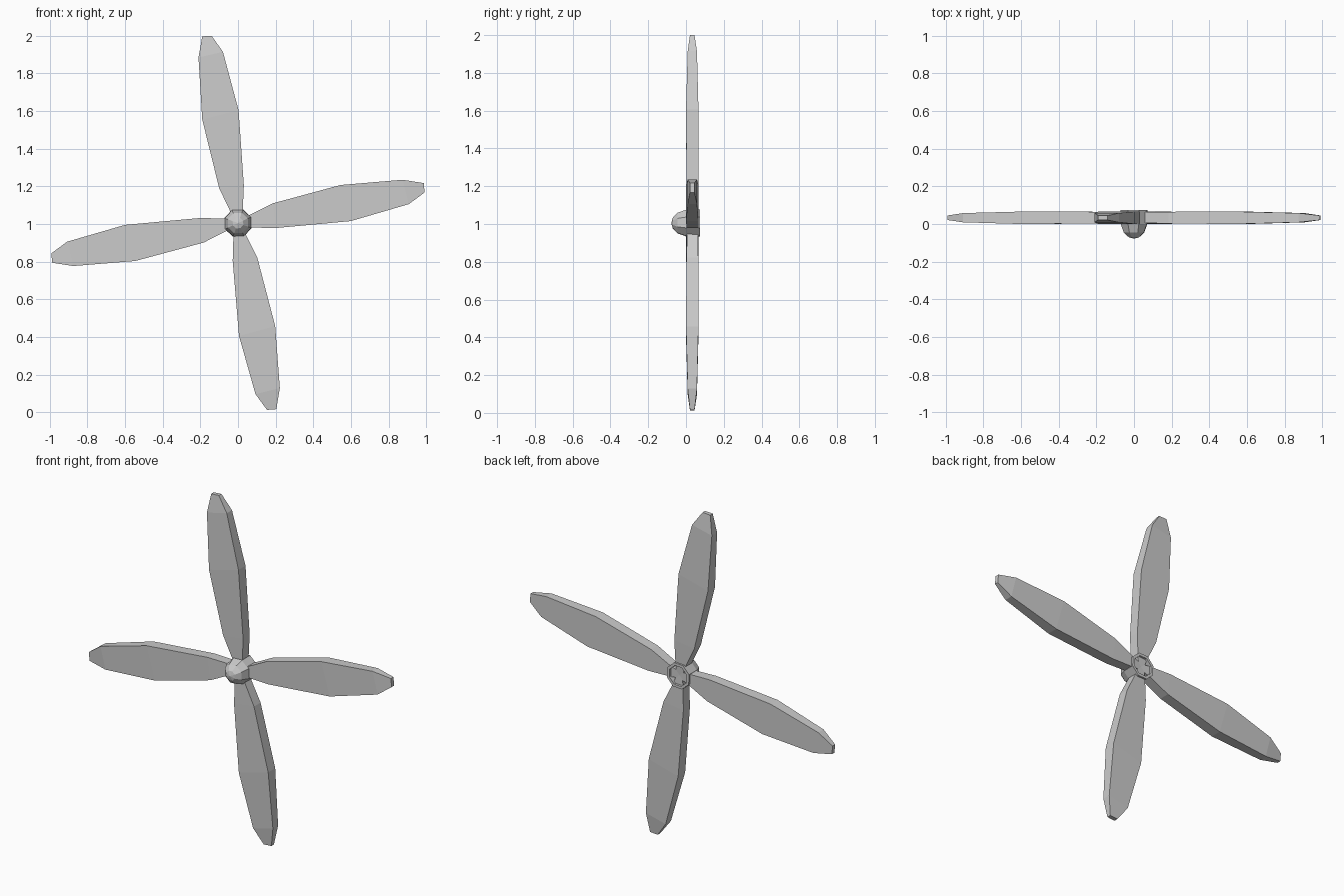
import bpy, bmesh, math
from mathutils import Matrix, Vector

if "Cube" in bpy.data.objects:
    bpy.data.objects.remove(bpy.data.objects["Cube"])

CENTRE_Z = 1.005

# Blade stations from root to tip: left x, left length, right x, right length, front y, back y
STATIONS = [
    (-0.018, 0.0, 0.018, 0.0, 0.008, 0.060),
    (-0.040, 0.06, 0.025, 0.06, 0.005, 0.063),
    (-0.100, 0.185, 0.031, 0.20, 0.003, 0.065),
    (-0.190, 0.55, 0.003, 0.60, 0.000, 0.066),
    (-0.210, 0.88, -0.080, 0.91, 0.009, 0.058),
    (-0.190, 0.992, -0.140, 0.995, 0.021, 0.045),
]


def finish(name, bm):
    bmesh.ops.recalc_face_normals(bm, faces=bm.faces)
    mesh = bpy.data.meshes.new(name)
    bm.to_mesh(mesh)
    bm.free()
    obj = bpy.data.objects.new(name, mesh)
    bpy.context.collection.objects.link(obj)
    return obj


def bridge(bm, a, b):
    n = len(a)
    for i in range(n):
        j = (i + 1) % n
        bm.faces.new((a[i], a[j], b[j], b[i]))


# Blade: a thick paddle lofted through four-cornered sections
def make_blade(name, degrees):
    bm = bmesh.new()
    turn = Matrix.Translation((0, 0, CENTRE_Z)) @ Matrix.Rotation(-math.radians(degrees), 4, 'Y')
    rings = []
    for xl, zl, xr, zr, yf, yb in STATIONS:
        corners = [(xl, yf, zl), (xr, yf, zr), (xr, yb, zr), (xl, yb, zl)]
        rings.append([bm.verts.new(turn @ Vector(c)) for c in corners])
    for a, b in zip(rings, rings[1:]):
        bridge(bm, a, b)
    bm.faces.new(rings[0])
    bm.faces.new(rings[-1])
    return finish(name, bm)


for label, angle in (("top", 0), ("left", 91.2), ("bottom", 180.8), ("right", 271.3)):
    make_blade(label + "_blade", angle)

# Hub: eight-sided domed cap, hollow and open at the back
HUB_PROFILE = [  # radius, y: outside from nose to rim, then back down the inside
    (0.030, -0.070), (0.058, -0.045), (0.075, 0.0), (0.077, 0.075),
    (0.060, 0.075), (0.058, 0.0), (0.040, -0.035),
]
bm = bmesh.new()
rings = []
for r, y in HUB_PROFILE:
    ring = []
    for k in range(8):
        a = math.radians(25 + 45 * k)
        ring.append(bm.verts.new((r * math.cos(a), y, CENTRE_Z + r * math.sin(a))))
    rings.append(ring)
for a, b in zip(rings, rings[1:]):
    bridge(bm, a, b)
for ring, y in ((rings[0], -0.078), (rings[-1], -0.050)):
    tip = bm.verts.new((0, y, CENTRE_Z))
    for i in range(8):
        bm.faces.new((ring[i], ring[(i + 1) % 8], tip))
finish("hub_cap", bm)
